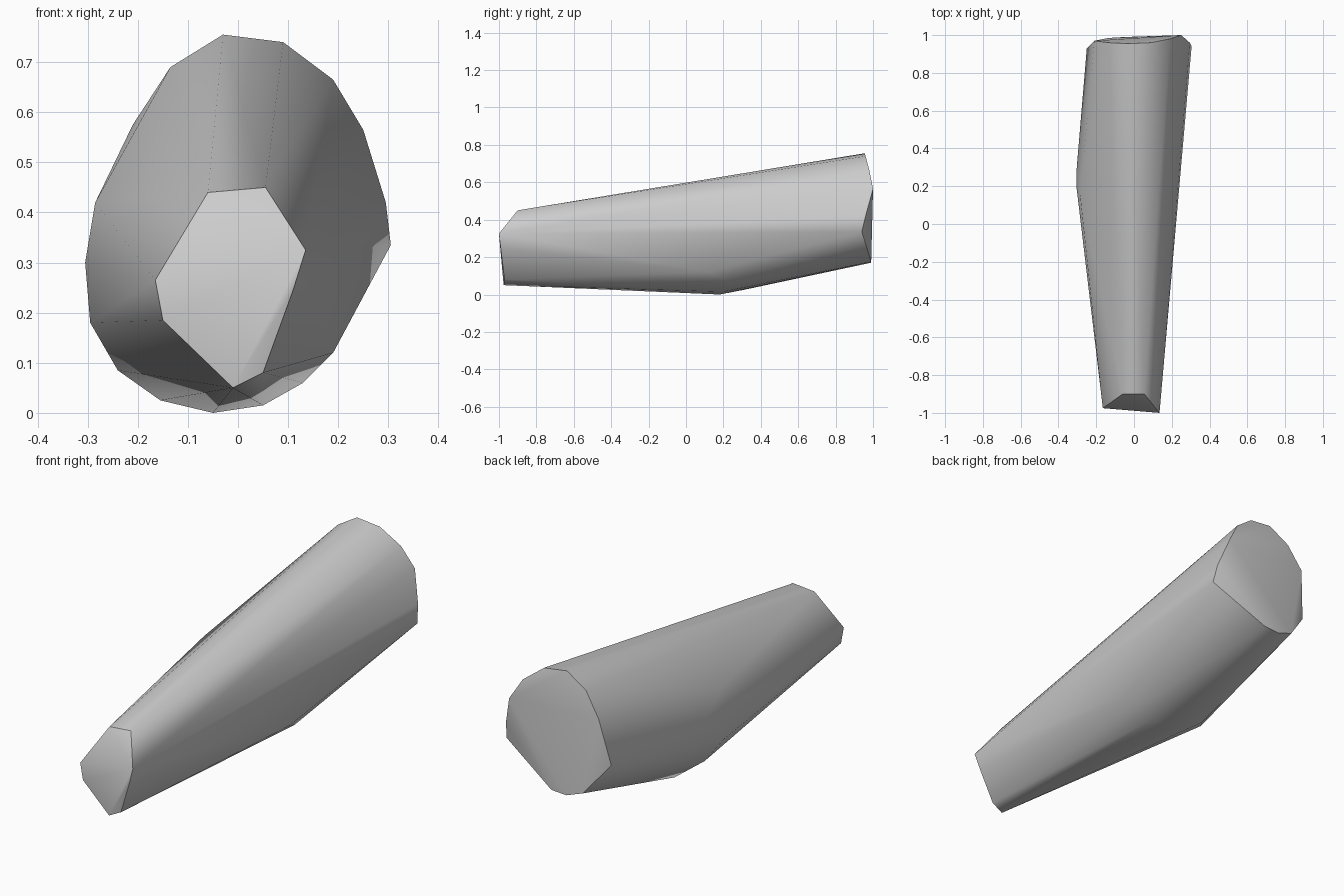
import bpy
import bmesh
import math

default = bpy.data.objects.get("Cube")
if default:
    bpy.data.objects.remove(default, do_unlink=True)

# Plain grey surface
grey = bpy.data.materials.new("plain grey")
grey.use_nodes = True
colour = (0.6, 0.6, 0.6, 1.0)
grey.diffuse_color = colour
grey.node_tree.nodes["Principled BSDF"].inputs["Base Color"].default_value = colour

# Narrow front end: chamfered top, nearly upright lower face
front_end = [
    (-0.06, -0.9, 0.44), (0.055, -0.9, 0.45), (0.135, -1, 0.325),
    (0.11, -0.99, 0.245), (0.05, -0.97, 0.08), (-0.01, -0.975, 0.05),
    (-0.15, -0.975, 0.185), (-0.165, -0.975, 0.265),
]

# Rounded belly below the middle
belly = [
    (-0.285, 0.15, 0.42), (-0.305, 0.2, 0.3), (-0.303, 0.3, 0.3),
    (-0.295, 0.13, 0.18), (-0.24, 0.2, 0.085), (-0.155, 0.31, 0.025),
    (-0.05, 0.18, 0), (0.05, 0.2, 0.015), (0.13, 0.25, 0.06),
    (0.19, 0.12, 0.12),
]

# Broad back end
back_end = [
    (-0.03, 0.955, 0.755), (0.09, 0.96, 0.74), (0.19, 0.98, 0.665),
    (0.25, 1, 0.565), (0.295, 0.96, 0.42), (0.305, 0.94, 0.335),
    (0.03, 0.99, 0.175), (-0.05, 0.99, 0.17), (-0.135, 0.985, 0.2),
    (-0.25, 0.93, 0.345), (-0.21, 0.97, 0.575), (-0.135, 0.96, 0.69),
]

# Stretch one convex skin over the three sections
bm = bmesh.new()
for section in (front_end, belly, back_end):
    for point in section:
        bm.verts.new(point)
hull = bmesh.ops.convex_hull(bm, input=bm.verts[:])
loose = [v for v in bm.verts if not v.link_faces]
bmesh.ops.delete(bm, geom=loose, context="VERTS")
bmesh.ops.recalc_face_normals(bm, faces=bm.faces[:])

mesh = bpy.data.meshes.new("tapered_body")
bm.to_mesh(mesh)
bm.free()
mesh.materials.append(grey)
body = bpy.data.objects.new("tapered_body", mesh)
bpy.context.collection.objects.link(body)

# Smooth flanks with crisp end faces
for other in bpy.context.selected_objects:
    other.select_set(False)
body.select_set(True)
bpy.context.view_layer.objects.active = body
bpy.ops.object.shade_smooth_by_angle(angle=math.radians(40))
